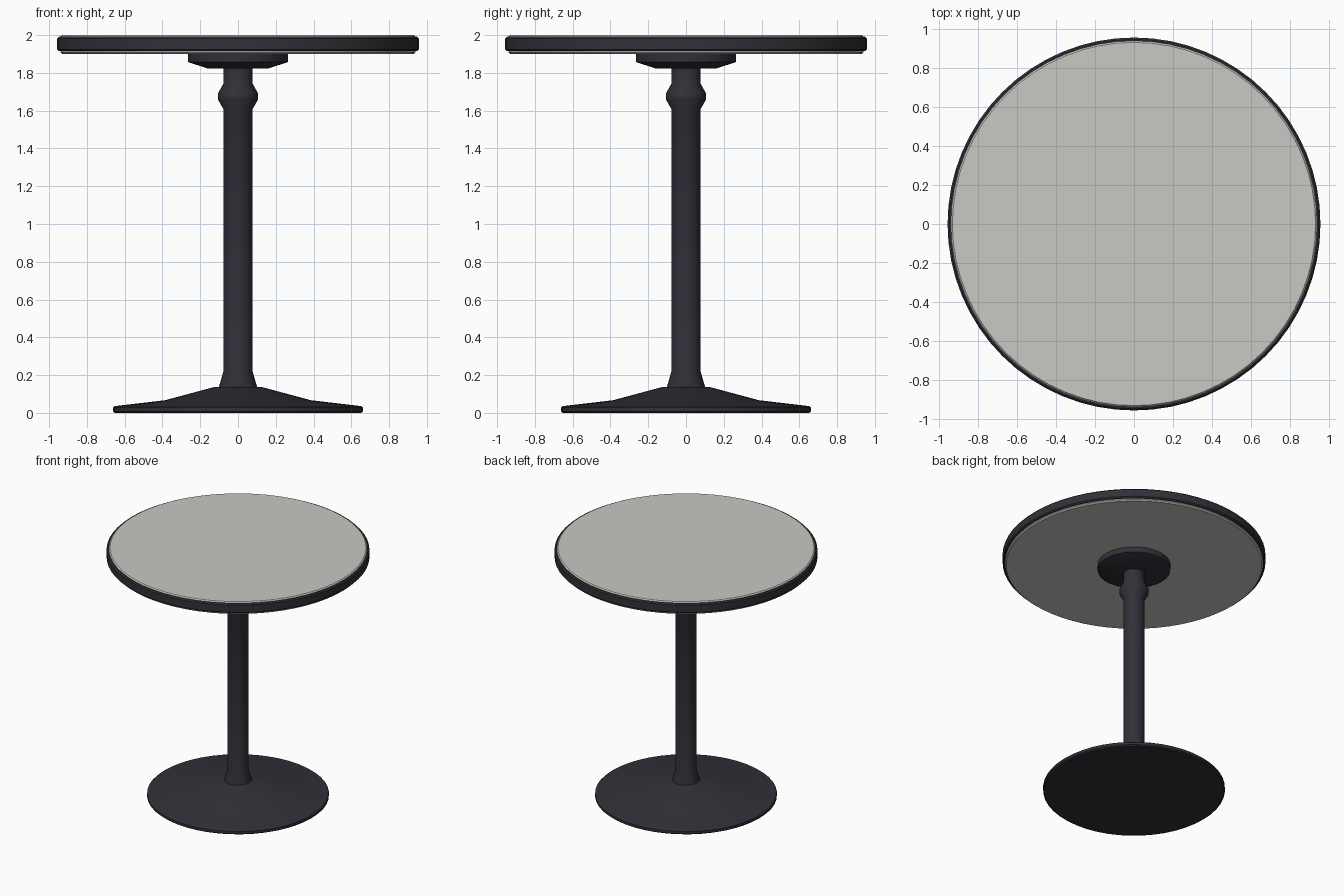
import bpy, bmesh, math

if "Cube" in bpy.data.objects:
    bpy.data.objects.remove(bpy.data.objects["Cube"])


def material(name, rgb):
    m = bpy.data.materials.new(name)
    m.diffuse_color = (*rgb, 1.0)
    m.use_nodes = True
    m.node_tree.nodes["Principled BSDF"].inputs["Base Color"].default_value = m.diffuse_color
    return m


DARK = material("dark metal", (0.030, 0.030, 0.040))
LIGHT = material("pale laminate", (0.59, 0.58, 0.55))


def lathe(name, profile, segments, mat, ring=False):
    """Revolve (radius, z) points, listed bottom to top, about z."""
    bm = bmesh.new()
    loops = []
    for r, z in profile:
        loops.append([bm.verts.new((r * math.cos(2 * math.pi * i / segments),
                                    r * math.sin(2 * math.pi * i / segments), z))
                      for i in range(segments)])
    pairs = list(zip(loops, loops[1:]))
    if ring:
        pairs.append((loops[-1], loops[0]))
    else:
        bm.faces.new(loops[0][::-1])
        bm.faces.new(loops[-1])
    for a, b in pairs:
        for i in range(segments):
            j = (i + 1) % segments
            bm.faces.new((a[i], a[j], b[j], b[i]))
    bmesh.ops.recalc_face_normals(bm, faces=bm.faces)
    me = bpy.data.meshes.new(name)
    bm.to_mesh(me)
    bm.free()
    me.materials.append(mat)
    ob = bpy.data.objects.new(name, me)
    bpy.context.collection.objects.link(ob)
    bpy.ops.object.select_all(action='DESELECT')
    ob.select_set(True)
    bpy.context.view_layer.objects.active = ob
    bpy.ops.object.shade_smooth_by_angle(angle=math.radians(30))
    return ob


# Foot: flared disc with a small chamfered edge
lathe("base", [(0.652, 0.0), (0.662, 0.008), (0.662, 0.028), (0.652, 0.036),
               (0.386, 0.067), (0.122, 0.138)], 48, DARK)

# Column: flared foot, straight shaft, collar near the top
lathe("column", [(0.102, 0.13), (0.101, 0.138), (0.078, 0.217), (0.078, 1.61),
                 (0.107, 1.66), (0.107, 1.69), (0.078, 1.742),
                 (0.078, 1.83)], 32, DARK)

# Mounting plate under the top
lathe("mounting_plate", [(0.158, 1.823), (0.265, 1.857), (0.265, 1.902)], 32, DARK)

# Table top panel
lathe("table_top", [(0.930, 1.900), (0.940, 1.908), (0.940, 1.992),
                    (0.932, 2.0)], 64, LIGHT)

# Edge band around the panel
lathe("edge_band", [(0.938, 1.916), (0.948, 1.916), (0.957, 1.925), (0.957, 1.983),
                    (0.948, 1.992), (0.938, 1.992)], 64, DARK, ring=True)
